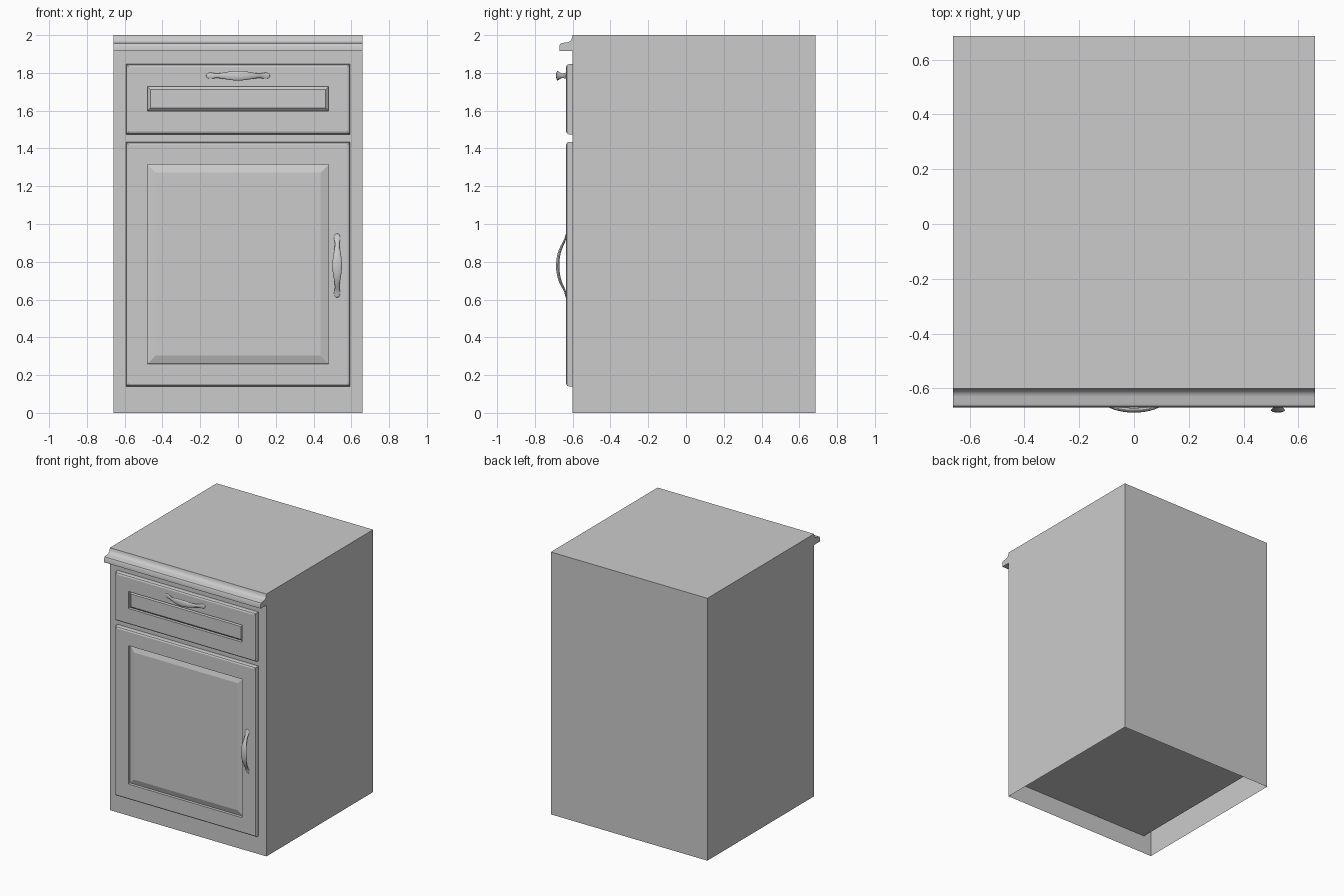
import bpy, bmesh, math
from mathutils import Vector

if "Cube" in bpy.data.objects:
    bpy.data.objects.remove(bpy.data.objects["Cube"])

W, FRONT, BACK, FACE = 0.66, -0.60, 0.685, -0.635


def finish(bm, name, smooth=None):
    bmesh.ops.recalc_face_normals(bm, faces=bm.faces)
    me = bpy.data.meshes.new(name)
    bm.to_mesh(me)
    bm.free()
    ob = bpy.data.objects.new(name, me)
    bpy.context.collection.objects.link(ob)
    if smooth:
        bpy.ops.object.select_all(action='DESELECT')
        ob.select_set(True)
        bpy.context.view_layer.objects.active = ob
        bpy.ops.object.shade_smooth_by_angle(angle=math.radians(smooth))
    return ob


def box(name, x, y0, y1, z0, z1, open_bottom=False):
    bm = bmesh.new()
    bmesh.ops.create_cube(bm, size=1)
    for v in bm.verts:
        v.co = (v.co.x * 2 * x, y0 + (v.co.y + .5) * (y1 - y0), z0 + (v.co.z + .5) * (z1 - z0))
    if open_bottom:
        low = [f for f in bm.faces if f.calc_center_median().z < z0 + 1e-4]
        bmesh.ops.delete(bm, geom=low, context='FACES_ONLY')
    return finish(bm, name)


def bridge(bm, rings):
    for a, b in zip(rings, rings[1:]):
        n = len(a)
        for i in range(n):
            bm.faces.new((a[i], a[(i + 1) % n], b[(i + 1) % n], b[i]))


def fielded_panel(name, outer, field, bevel):
    """Slab with eased edges and a sunken, bevelled centre field."""
    bm = bmesh.new()
    steps = [(outer, 0, FRONT), (outer, 0, FACE + .014), (outer, .004, FACE + .005),
             (outer, .014, FACE), (field, 0, FACE), (field, .001, FACE + .02),
             (field, bevel, FACE + .006)]
    rings = []
    for (x, z0, z1), d, y in steps:
        rings.append([bm.verts.new(p) for p in (
            (-x + d, y, z0 + d), (x - d, y, z0 + d), (x - d, y, z1 - d), (-x + d, y, z1 - d))])
    bridge(bm, rings)
    bm.faces.new(rings[-1])
    bm.faces.new(rings[0])
    finish(bm, name)


def handle(name, centre, vertical):
    """Arched bow handle: leaf-shaped grip, slim waists, flared feet."""
    # distance along, depth, half width, half thickness
    half = [(0, -.680, .027, .009), (.035, -.678, .025, .009), (.07, -.671, .019, .008),
            (.10, -.659, .013, .007), (.12, -.648, .012, .006), (.14, -.639, .018, .005),
            (.158, -.636, .016, .004), (.17, -.635, .007, .002)]
    st = [(-t, y, w, h) for t, y, w, h in half[:0:-1]] + half
    bm = bmesh.new()
    rings = []
    for i, (t, y, w, h) in enumerate(st):
        a, b = st[max(i - 1, 0)], st[min(i + 1, len(st) - 1)]
        tan = Vector((b[0] - a[0], b[1] - a[1])).normalized()
        ring = []
        for k in range(12):
            ang = math.tau * k / 12
            o = h * math.sin(ang)
            u, v, s = t - tan.y * o, y + tan.x * o, w * math.cos(ang)
            off = Vector((s, v, u)) if vertical else Vector((u, v, s))
            ring.append(bm.verts.new(off + Vector((centre[0], 0, centre[1]))))
        rings.append(ring)
    bridge(bm, rings)
    bm.faces.new(rings[0])
    bm.faces.new(rings[-1])
    ob = finish(bm, name, 60)
    ob.modifiers.new("smooth", 'SUBSURF').levels = 1
    ob.modifiers["smooth"].render_levels = 1


# carcass, hollow below, with the inner compartment forming its floor
box("carcass", W, FRONT, BACK, 0, 2, open_bottom=True)
box("inner_compartment", 0.595, FRONT + .001, BACK - .001, 0.14, 1.43)

# top moulding: cove then rounded lip
prof = [(FRONT, 2.0), (-.603, 1.985), (-.609, 1.973), (-.618, 1.965), (-.63, 1.961),
        (-.652, 1.959), (-.664, 1.955), (-.669, 1.946), (-.669, 1.915), (FRONT, 1.915)]
bm = bmesh.new()
ends = [[bm.verts.new((x, y, z)) for y, z in prof] for x in (-W, W)]
bridge(bm, ends)
for e in ends:
    bm.faces.new(e)
finish(bm, "top_moulding", 40)

# drawer and door fronts
fielded_panel("drawer_front", (.594, 1.475, 1.846), (.48, 1.598, 1.728), .016)
fielded_panel("door_front", (.594, .14, 1.434), (.48, .26, 1.315), .043)

# handles
handle("drawer_handle", (0, 1.785), False)
handle("door_handle", (.525, .78), True)
